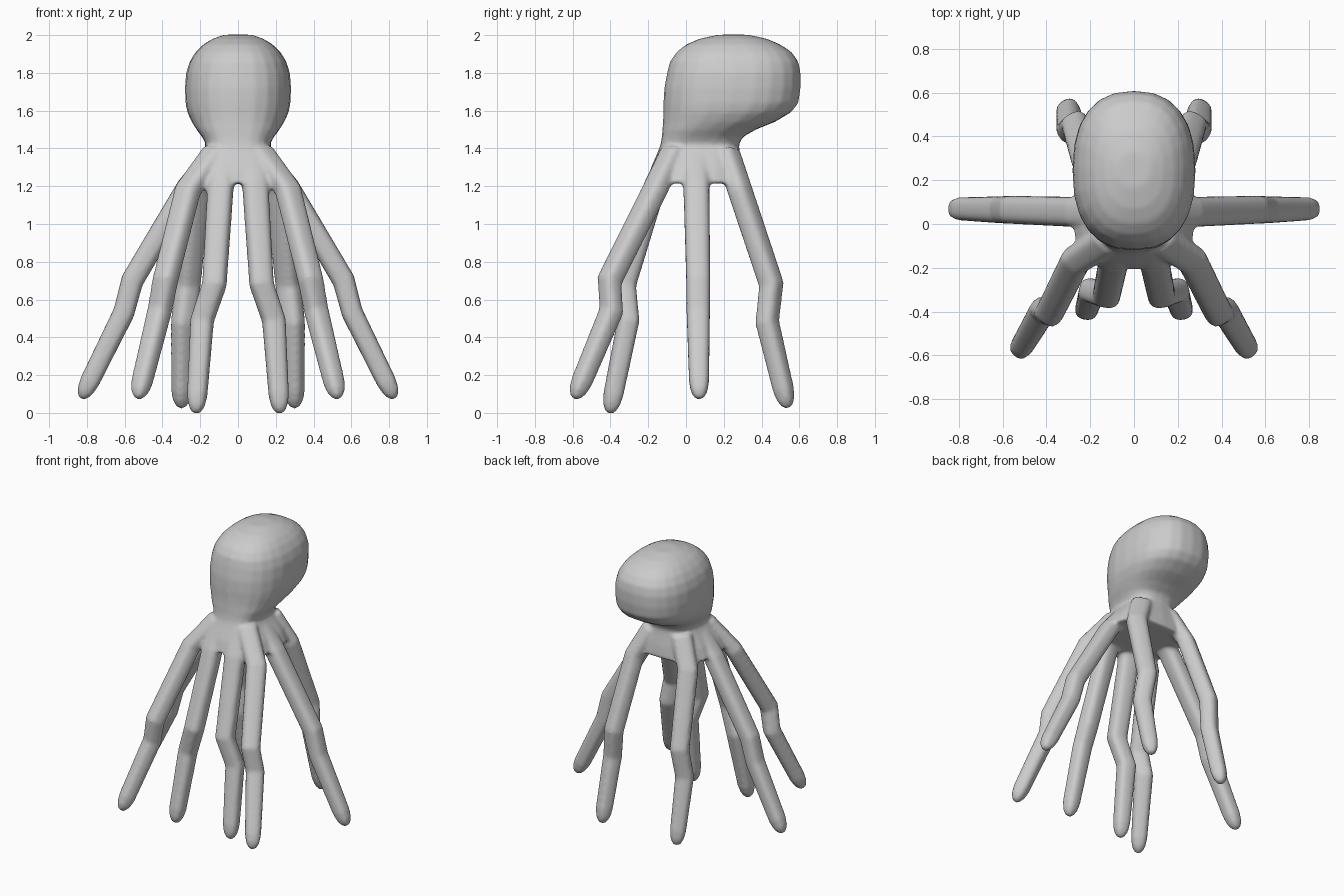
import bpy, bmesh, math
from mathutils import Vector

if "Cube" in bpy.data.objects:
    bpy.data.objects.remove(bpy.data.objects["Cube"])

SIDES = 24


def oval(center, u, v, a, b, power):
    """Ring of points on a rounded-rectangle oval spanned by u and v."""
    ring = []
    for i in range(SIDES):
        t = 2 * math.pi * i / SIDES
        c, s = math.cos(t), math.sin(t)
        cu = math.copysign(abs(c) ** (2 / power), c) * a
        sv = math.copysign(abs(s) ** (2 / power), s) * b
        ring.append(center + u * cu + v * sv)
    return ring


def loft(bm, rings):
    """Skin a closed tube through the rings."""
    loops = [[bm.verts.new(p) for p in ring] for ring in rings]
    for lo, hi in zip(loops, loops[1:]):
        for i in range(SIDES):
            j = (i + 1) % SIDES
            bm.faces.new((lo[i], lo[j], hi[j], hi[i]))
    bm.faces.new(loops[0][::-1])
    bm.faces.new(loops[-1])


def add_leg(bm, path, sign):
    """Tentacle with a flattened section, pinched to a rounded tip."""
    pts = [Vector((x * sign, y, z)) for x, y, z in path]
    last = (pts[-1] - pts[-2]).normalized()
    tip = pts[-1]
    pts = pts[:-1] + [tip - last * 0.10, tip - last * 0.045,
                      tip - last * 0.012, tip]
    half = [(0.070, 0.055), (0.069, 0.058), (0.064, 0.060), (0.062, 0.057),
            (0.053, 0.052), (0.044, 0.043), (0.028, 0.027), (0.012, 0.012)]
    flat = Vector((pts[2].x - pts[0].x, pts[2].y - pts[0].y, 0)).normalized()
    side = Vector((0, 0, 1)).cross(flat)
    rings = []
    for i, (p, (w, d)) in enumerate(zip(pts, half)):
        t = (pts[min(i + 1, len(pts) - 1)] - pts[max(i - 1, 0)]).normalized()
        n = t.cross(side).normalized()
        rings.append(oval(p, n.cross(t).normalized(), n, w, d, 2.8))
    loft(bm, rings)


bm = bmesh.new()

# Head, neck and skirt: z, front y, back y, half width, squareness
sections = [
    (1.215, -0.21, 0.31, 0.285, 3.0), (1.30, -0.185, 0.30, 0.245, 3.0),
    (1.38, -0.15, 0.285, 0.190, 2.9), (1.42, -0.135, 0.28, 0.168, 2.8),
    (1.46, -0.128, 0.30, 0.190, 2.6), (1.50, -0.125, 0.37, 0.220, 2.5),
    (1.54, -0.122, 0.47, 0.245, 2.4), (1.59, -0.12, 0.555, 0.268, 2.4),
    (1.64, -0.12, 0.595, 0.278, 2.4), (1.72, -0.115, 0.607, 0.281, 2.4),
    (1.80, -0.10, 0.607, 0.275, 2.4), (1.86, -0.085, 0.595, 0.256, 2.4),
    (1.91, -0.05, 0.56, 0.225, 2.4), (1.95, 0.0, 0.50, 0.185, 2.4),
    (1.98, 0.07, 0.43, 0.135, 2.3), (2.002, 0.17, 0.33, 0.075, 2.2),
]
loft(bm, [oval(Vector((0, (f + b) / 2, z)), Vector((1, 0, 0)),
               Vector((0, 1, 0)), w, (b - f) / 2, p)
          for z, f, b, w, p in sections])

# Four tentacles per side: root, skirt, upper knee, lower knee, tip
legs = [
    [(0.08, -0.08, 1.38), (0.092, -0.165, 1.20), (0.125, -0.325, 0.68),
     (0.19, -0.305, 0.49), (0.222, -0.405, -0.003)],
    [(0.12, -0.07, 1.38), (0.265, -0.165, 1.18), (0.385, -0.405, 0.70),
     (0.415, -0.395, 0.54), (0.530, -0.590, 0.075)],
    [(0.12, 0.055, 1.38), (0.265, 0.055, 1.20), (0.560, 0.065, 0.70),
     (0.605, 0.065, 0.53), (0.830, 0.070, 0.075)],
    [(0.12, 0.22, 1.38), (0.215, 0.285, 1.18), (0.265, 0.452, 0.68),
     (0.290, 0.430, 0.48), (0.300, 0.540, 0.025)],
]
for path in legs:
    for sign in (1, -1):
        add_leg(bm, path, sign)

bmesh.ops.recalc_face_normals(bm, faces=bm.faces[:])
mesh = bpy.data.meshes.new("octopus_body")
bm.to_mesh(mesh)
bm.free()
body = bpy.data.objects.new("octopus_body", mesh)
bpy.context.collection.objects.link(body)

# Fuse all parts into one soft skin
fuse = body.modifiers.new("fuse", 'REMESH')
fuse.mode = 'VOXEL'
fuse.voxel_size = 0.012
fuse.use_smooth_shade = True
soften = body.modifiers.new("soften", 'SMOOTH')
soften.factor = 0.5
soften.iterations = 6
